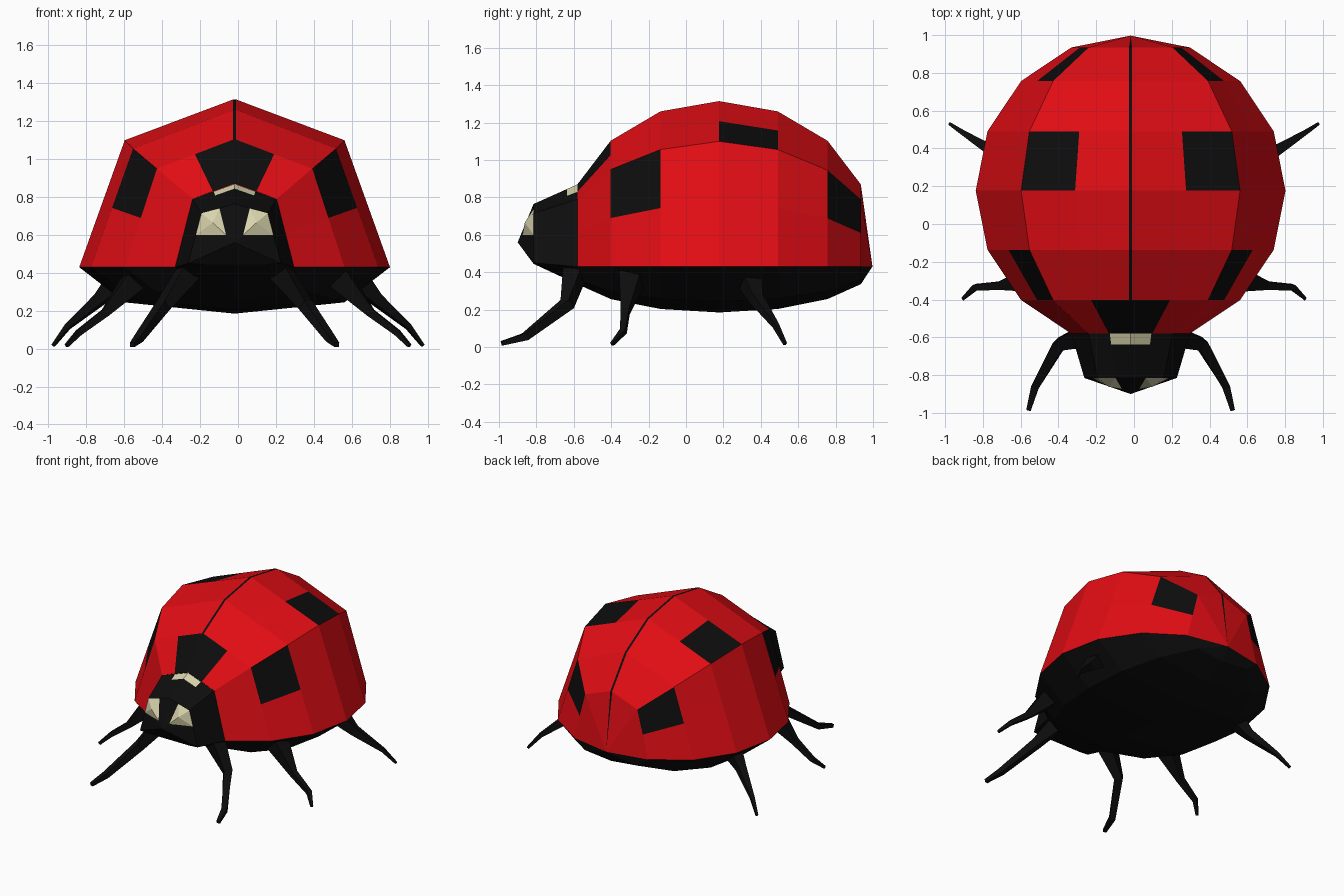
import bpy, bmesh
from math import sin, cos, pi
from mathutils import Vector

if "Cube" in bpy.data.objects:
    bpy.data.objects.remove(bpy.data.objects["Cube"])

CX = -0.018          # body centre line


def material(name, rgb):
    m = bpy.data.materials.new(name)
    m.diffuse_color = (*rgb, 1)
    m.use_nodes = True
    m.node_tree.nodes["Principled BSDF"].inputs["Base Color"].default_value = m.diffuse_color
    return m


RED = material("red", (0.75, 0.004, 0.007))
BLACK = material("black", (0.004, 0.004, 0.004))
CREAM = material("cream", (0.69, 0.65, 0.41))


def finish(name, bm, mats, x=0.0):
    bmesh.ops.remove_doubles(bm, verts=bm.verts, dist=0.0005)
    bmesh.ops.recalc_face_normals(bm, faces=bm.faces)
    me = bpy.data.meshes.new(name)
    bm.to_mesh(me)
    bm.free()
    for m in mats:
        me.materials.append(m)
    ob = bpy.data.objects.new(name, me)
    ob.location.x = x
    bpy.context.collection.objects.link(ob)
    return ob


def loft(bm, rows, pick=lambda i, j: 0, closed=False):
    """Skin consecutive rows of points; pick gives the material of face i, j."""
    vs = [[bm.verts.new(p) for p in r] for r in rows]
    n = len(rows[0])
    for i in range(len(rows) - 1):
        for j in range(n if closed else n - 1):
            k = (j + 1) % n
            f = bm.faces.new((vs[i][j], vs[i][k], vs[i + 1][k], vs[i + 1][j]))
            f.material_index = pick(i, j)
    return vs


def mirrored(half):
    return half + [(-x, y, z) for x, y, z in reversed(half)]


def mid(a, b):
    return tuple((p + q) / 2 for p, q in zip(a, b))


# Body stations from rear point to neck: a 16-sided outline in plan
R, YC, RIM = 0.82, 0.177, 0.43
TOP = [0.43, 0.87, 1.103, 1.26, 1.315, 1.26, 1.103, 0.87]
RIDGE = [0.43, 0.79, 0.946, 1.056, 1.10, 1.056, 0.95, 0.79]
shell_rows, belly_rows = [], []
for k in range(8):
    a = k * pi / 8
    y, w = YC + R * cos(a), R * sin(a)
    s = 0.008 if k else 0
    rim, ridge, top = (w, y, RIM), (0.707 * w, y, RIDGE[k]), (s, y, TOP[k])
    shell_rows.append(mirrored([rim, mid(rim, ridge), ridge, mid(ridge, top), top]))
    d = 0.245 * sin(a)
    low = (0.707 * w, y, RIM - 0.757 * d)
    belly_rows.append([rim, low, (0, y, RIM - d), (-low[0], y, low[2]), (-w, y, RIM)])

# Wing cases with spots, centre seam and black front patch
SPOTS = {(1, 1), (1, 7), (3, 2), (3, 6), (5, 1), (5, 7), (6, 3), (6, 5)}
bm = bmesh.new()
loft(bm, shell_rows, lambda i, j: int(j == 4 or (i, j) in SPOTS))
finish("wing_cases", bm, [RED, BLACK], CX)

# Underside
bm = bmesh.new()
loft(bm, belly_rows)
belly = finish("belly", bm, [BLACK], CX)

# Head: neck section lofted to the face ring, then closed to the nose
yn, yf = YC - R * cos(pi / 8), -0.815
neck = [(0, .87), (.11, .83), (.222, .79), (.268, .61), (.314, .43), (.222, .36), (0, .336)]
face = [(0, .765), (.08, .74), (.175, .715), (.205, .60), (.245, .45), (.17, .445), (0, .445)]
bm, eyes = bmesh.new(), bmesh.new()
for s in (1, -1):
    a = [(s * x, yn, z) for x, z in neck]
    c = [(s * x, yf, z) for x, z in face]
    b = [tuple(p + 0.24 * (q - p) for p, q in zip(u, v)) for u, v in zip(a, c)]
    loft(bm, [a, b, c], lambda i, j: int(i == 0 and j == 0))
    nose, inner = (0, -0.90, 0.56), (s * 0.045, -0.875, 0.60)
    T, M, P, O, B, L, C = c
    for tri in ((T, M, inner), (T, inner, nose), (nose, inner, O),
                (nose, O, B), (nose, B, L), (nose, L, C)):
        bm.faces.new([bm.verts.new(p) for p in tri])
    # Eye patch: four facets around a slightly raised point
    peak = (s * 0.115, -0.862, 0.665)
    ring = [M, P, O, inner]
    for i in range(4):
        eyes.faces.new([eyes.verts.new(p) for p in (ring[i], ring[(i + 1) % 4], peak)])
finish("head", bm, [BLACK, CREAM], CX)
finish("eyes", eyes, [CREAM], CX)


# Legs: tapered square tubes along a bent path
def leg(name, path, radii, x=0.0):
    pts = [Vector(p) for p in path]
    rows = []
    for i, p in enumerate(pts):
        t = (pts[min(i + 1, len(pts) - 1)] - pts[max(i - 1, 0)]).normalized()
        u = t.cross(Vector((0, 0, 1))).normalized()
        v = t.cross(u)
        r = radii[i]
        rows.append([p + r * q for q in (u + v, v - u, -u - v, u - v)])
    bm = bmesh.new()
    vs = loft(bm, rows, closed=True)
    bm.faces.new(vs[0])
    bm.faces.new(vs[-1])
    finish(name, bm, [BLACK], x)


LEGS = {
    "front_leg": ([(.23, -.59, .42), (.375, -.635, .23), (.505, -.86, .055), (.54, -.985, .02)],
                  [.055, .03, .02, .012], CX),
    "middle_leg": ([(.54, -.29, .37), (.70, -.325, .19), (.84, -.335, .085), (.905, -.395, .016)],
                   [.06, .022, .016, .009], 0),
    "rear_leg": ([(.60, .33, .39), (.73, .375, .26), (.90, .48, .115), (.975, .53, .017)],
                 [.06, .03, .014, .008], 0),
}
for name, (path, radii, x) in LEGS.items():
    for side, s in (("right", 1), ("left", -1)):
        leg(f"{name}_{side}", [(s * p[0], p[1], p[2]) for p in path], radii, x)
